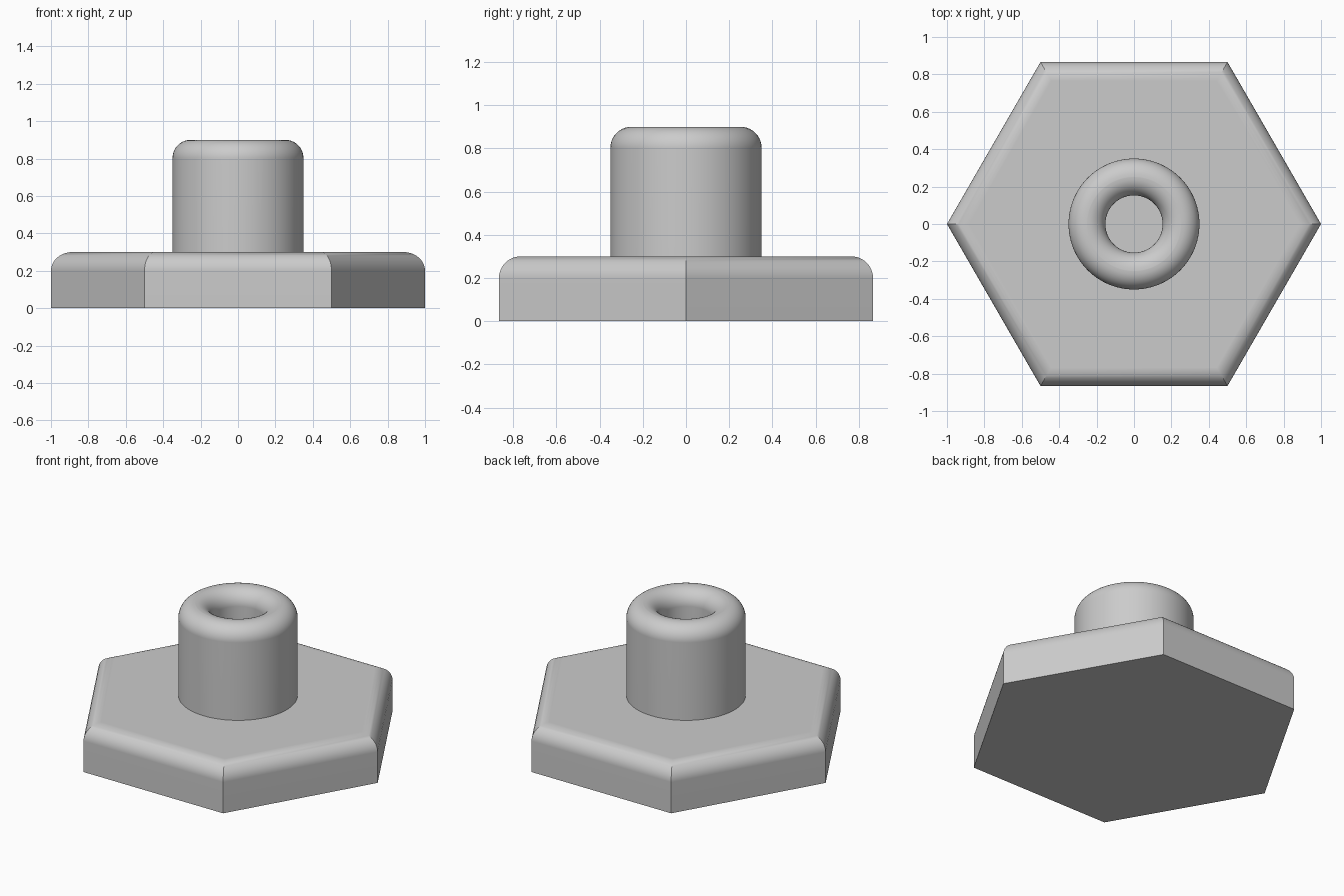
import bpy
import bmesh
from math import cos, sin, pi, radians

cube = bpy.data.objects.get("Cube")
if cube:
    bpy.data.objects.remove(cube, do_unlink=True)

grey = bpy.data.materials.new("plain grey")
grey.use_nodes = True
colour = (0.6, 0.6, 0.6, 1)
grey.diffuse_color = colour
grey.node_tree.nodes["Principled BSDF"].inputs["Base Color"].default_value = colour


def arc(r, z, size, start, end, steps=10):
    """Quarter-round profile points about the centre (r, z)."""
    angles = [start + (end - start) * i / steps for i in range(steps + 1)]
    return [(r + size * cos(radians(a)), z + size * sin(radians(a))) for a in angles]


def sweep(name, profile, sides, capped):
    """Sweep a (radius, height) profile round z with the given number of sides."""
    bm = bmesh.new()
    rings = [[bm.verts.new((r * cos(2 * pi * i / sides), r * sin(2 * pi * i / sides), z))
              for i in range(sides)] for r, z in profile]
    for low, high in zip(rings, rings[1:]):
        for i in range(sides):
            j = (i + 1) % sides
            bm.faces.new((low[i], low[j], high[j], high[i]))
    if capped:
        bm.faces.new(rings[0][::-1])
        bm.faces.new(rings[-1])
    mesh = bpy.data.meshes.new(name)
    bm.to_mesh(mesh)
    bm.free()
    mesh.materials.append(grey)
    obj = bpy.data.objects.new(name, mesh)
    bpy.context.collection.objects.link(obj)
    bpy.ops.object.select_all(action='DESELECT')
    obj.select_set(True)
    bpy.context.view_layer.objects.active = obj
    bpy.ops.object.shade_smooth_by_angle(angle=radians(30))
    # Keep the large flat faces evenly shaded beside the fillets
    weighted = obj.modifiers.new("Weighted Normal", 'WEIGHTED_NORMAL')
    weighted.keep_sharp = True
    return obj


# Hexagonal base with a rounded top edge, measured across the flats
apothem, base_top, base_fillet = cos(pi / 6), 0.3, 0.1
flat_profile = [(apothem, 0)] + arc(apothem - base_fillet, base_top - base_fillet,
                                    base_fillet, 0, 90)
sweep("hexagonal_base", [(r / apothem, z) for r, z in flat_profile], 6, True)

# Hollow boss standing on the base, rounded on its outer and inner rims
outer, bore, height, fillet = 0.35, 0.153, 0.9, 0.097
boss_profile = ([(outer, base_top)]
                + arc(outer - fillet, height - fillet, fillet, 0, 90)
                + arc(bore + fillet, height - fillet, fillet, 90, 180)
                + [(bore, base_top)])
sweep("hollow_boss", boss_profile, 96, False)
